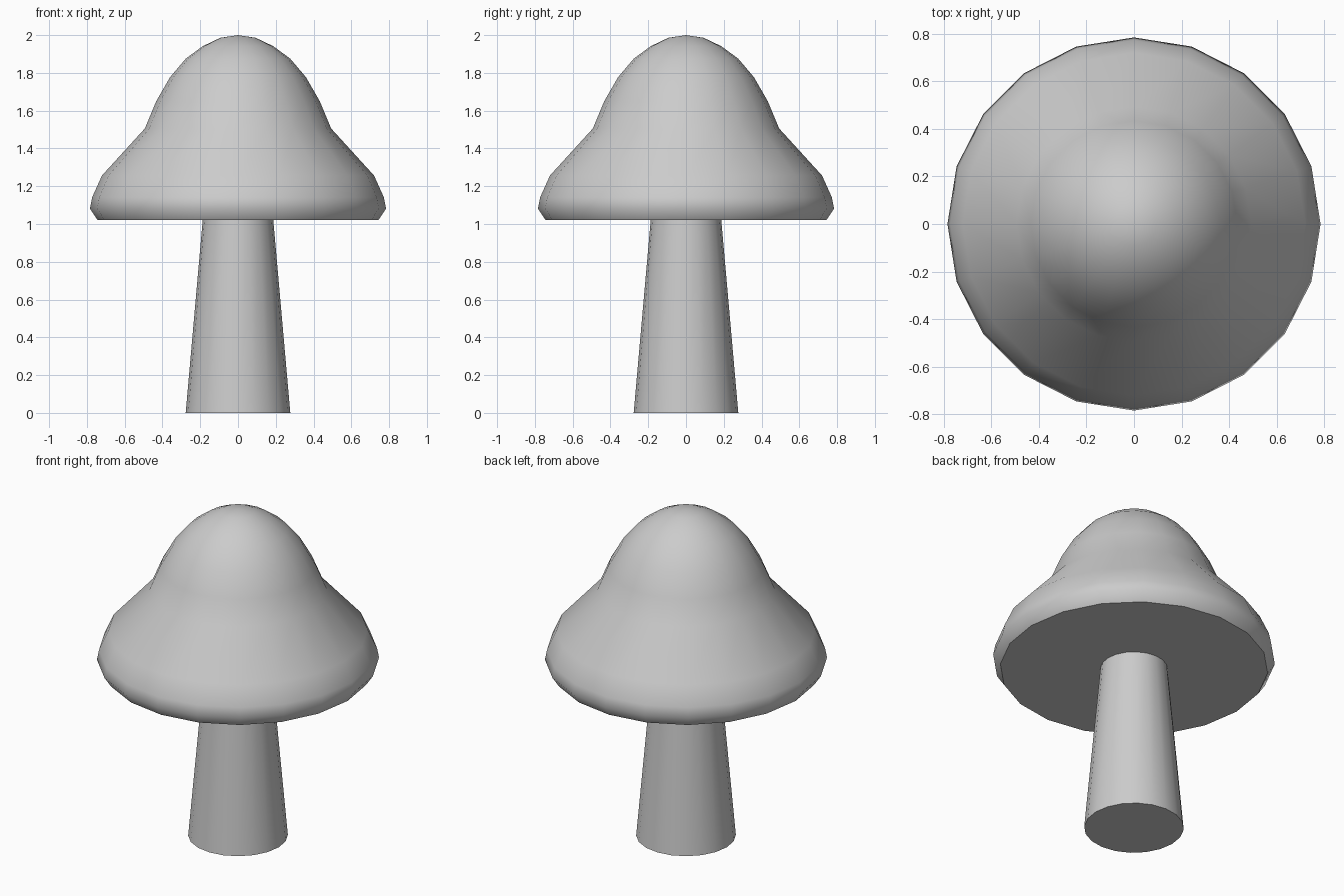
import bpy, bmesh, math

if "Cube" in bpy.data.objects:
    bpy.data.objects.remove(bpy.data.objects["Cube"])

SIDES = 20


def lathe(name, profile, smooth_angle):
    """Revolve a (radius, height) profile about z; radius 0 makes a pole, open ends get a flat disc."""
    bm = bmesh.new()
    rings = []
    for r, z in profile:
        if r == 0:
            rings.append([bm.verts.new((0, 0, z))])
        else:
            rings.append([bm.verts.new((r * math.cos(2 * math.pi * i / SIDES),
                                        r * math.sin(2 * math.pi * i / SIDES), z))
                          for i in range(SIDES)])
    for low, high in zip(rings, rings[1:]):
        for i in range(SIDES):
            j = (i + 1) % SIDES
            if len(high) == 1:
                bm.faces.new((low[i], low[j], high[0]))
            else:
                bm.faces.new((low[i], low[j], high[j], high[i]))
    for ring in (rings[0], rings[-1]):
        if len(ring) > 1:
            bm.faces.new(ring)
    bmesh.ops.recalc_face_normals(bm, faces=bm.faces)
    mesh = bpy.data.meshes.new(name)
    bm.to_mesh(mesh)
    bm.free()
    obj = bpy.data.objects.new(name, mesh)
    bpy.context.collection.objects.link(obj)
    bpy.ops.object.select_all(action='DESELECT')
    obj.select_set(True)
    bpy.context.view_layer.objects.active = obj
    bpy.ops.object.shade_smooth_by_angle(angle=math.radians(smooth_angle))
    return obj


# Tapered stem, just reaching into the cap
lathe("stem", [(0.277, 0), (0.186, 1.03)], 50)

# Bell-shaped cap with a flat underside and turned-in rim
lathe("cap", [(0.744, 1.022), (0.784, 1.082), (0.772, 1.142), (0.72, 1.257),
              (0.493, 1.506), (0.434, 1.648), (0.36, 1.777), (0.276, 1.876),
              (0.186, 1.942), (0.093, 1.986), (0, 2.0)], 50)
